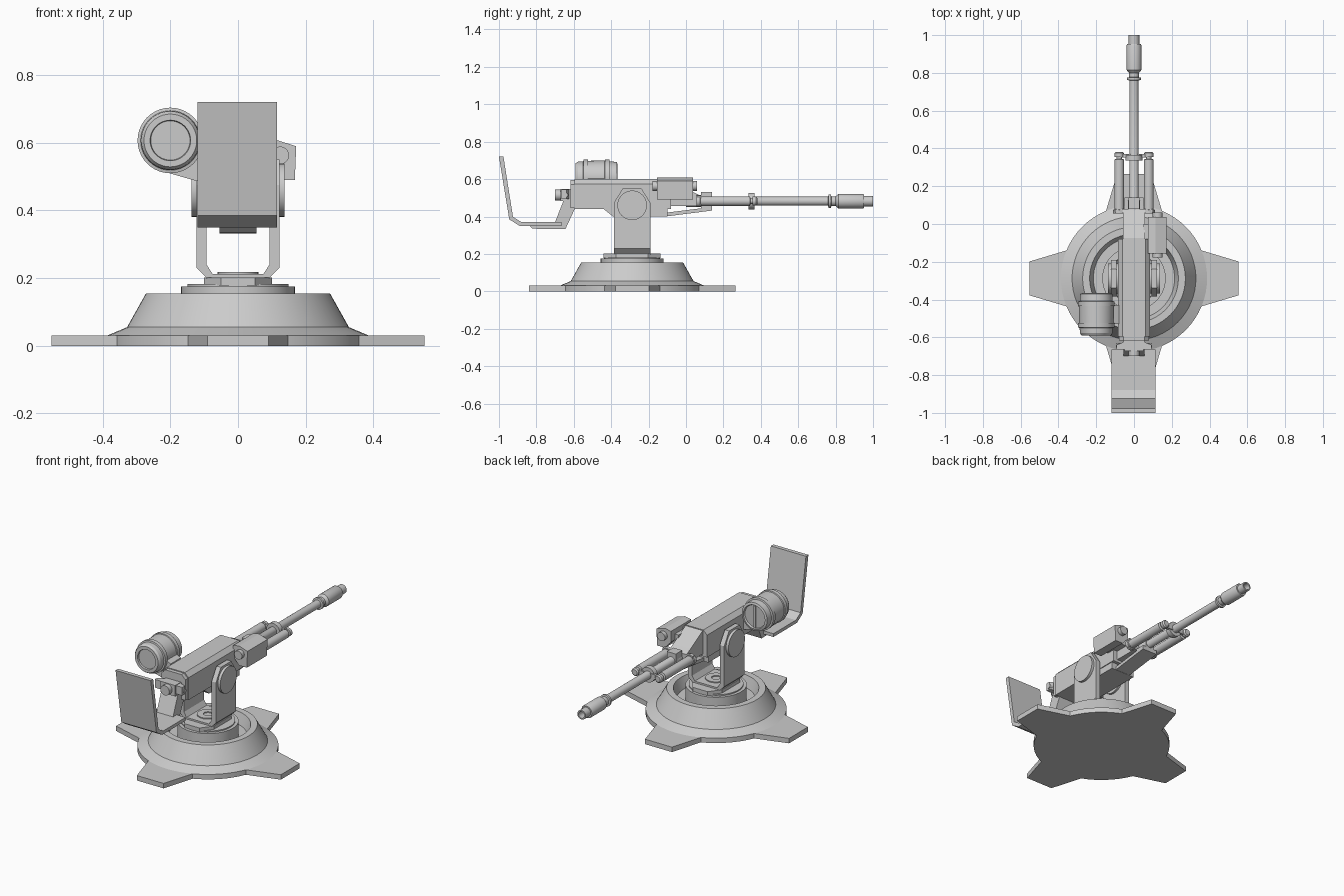
import bpy, bmesh, math
from mathutils import Matrix, Vector

if "Cube" in bpy.data.objects:
    bpy.data.objects.remove(bpy.data.objects["Cube"])

CY = -0.288   # centre of the base along y
BZ = 0.482    # barrel height


def finish(name, bm, smooth=True):
    bmesh.ops.recalc_face_normals(bm, faces=bm.faces)
    me = bpy.data.meshes.new(name)
    bm.to_mesh(me)
    bm.free()
    ob = bpy.data.objects.new(name, me)
    bpy.context.collection.objects.link(ob)
    if smooth:
        bpy.ops.object.select_all(action='DESELECT')
        bpy.context.view_layer.objects.active = ob
        ob.select_set(True)
        bpy.ops.object.shade_smooth_by_angle(angle=math.radians(25))
    return ob


def prism(name, pts, axis, lo, hi):
    """Extrude a 2D outline along an axis (x: y,z  y: x,z  z: x,y)."""
    def place(p, t):
        a, b = p
        return {'x': (t, a, b), 'y': (a, t, b), 'z': (a, b, t)}[axis]
    bm = bmesh.new()
    A = [bm.verts.new(place(p, lo)) for p in pts]
    B = [bm.verts.new(place(p, hi)) for p in pts]
    bm.faces.new(A)
    bm.faces.new(B)
    for i in range(len(pts)):
        j = (i + 1) % len(pts)
        bm.faces.new((A[i], A[j], B[j], B[i]))
    return finish(name, bm, False)


def box(name, x, y, z):
    return prism(name, [(x[0], y[0]), (x[1], y[0]), (x[1], y[1]), (x[0], y[1])], 'z', *z)


def lathe(name, prof, centre, axis='z', n=32):
    """Revolve (radius, height) points around an axis through centre."""
    rot = {'z': Matrix(), 'y': Matrix.Rotation(-math.pi / 2, 4, 'X'),
           'x': Matrix.Rotation(math.pi / 2, 4, 'Y')}[axis]
    bm = bmesh.new()
    rings = []
    for r, h in prof:
        if r == 0:
            rings.append([bm.verts.new((0, 0, h))] * n)
        else:
            rings.append([bm.verts.new((r * math.cos(2 * math.pi * i / n),
                                        r * math.sin(2 * math.pi * i / n), h)) for i in range(n)])
    for P, Q in zip(rings, rings[1:]):
        for i in range(n):
            j = (i + 1) % n
            quad = list(dict.fromkeys((P[i], P[j], Q[j], Q[i])))
            if len(quad) > 2:
                bm.faces.new(quad)
    bm.transform(Matrix.Translation(Vector(centre)) @ rot)
    return finish(name, bm)


def cyl(name, r, lo, hi, centre, axis='y', n=24):
    return lathe(name, [(0, lo), (r, lo), (r, hi), (0, hi)], centre, axis, n)


# base dish with recessed channel and turntable
lathe("base_dish", [(0, 0), (.387, 0), (.387, .03), (.328, .055), (.272, .155), (.235, .155),
                    (.215, .09), (.168, .09), (.168, .175), (.15, .175), (.15, .182), (0, .182)],
      (0, CY, 0), n=64)

# four tapered feet
for k in range(4):
    foot = prism("foot_%d" % k, [(.3, -.168), (.358, -.148), (.552, -.09), (.552, .09),
                                 (.358, .148), (.3, .168)], 'z', 0, .03)
    foot.matrix_world = Matrix.Translation((0, CY, 0)) @ Matrix.Rotation(k * math.pi / 2, 4, 'Z')

# swivel plate and pivot washer
prism("swivel_plate", [(sx * x, CY + sy * y) for sx, sy, x, y in
                       [(1, -1, .05, .152), (1, -1, .1, .085), (1, 1, .1, .085), (1, 1, .05, .152),
                        (-1, 1, .05, .152), (-1, 1, .1, .085), (-1, -1, .1, .085), (-1, -1, .05, .152)]],
      'z', .178, .202)
lathe("pivot_washer", [(.025, .205), (.06, .205), (.06, .218), (.025, .218), (.025, .205)], (0, CY, 0))

# yoke: chamfered floor, two upright plates and hub discs
prism("yoke_floor", [(-.122, .24), (-.122, .23), (-.097, .205), (-.085, .19), (.085, .19), (.097, .205),
                     (.122, .23), (.122, .24), (.093, .24), (.075, .212), (-.075, .212), (-.093, .24)],
      'y', CY - .097, CY + .097)
for s, side in ((-1, "left"), (1, "right")):
    prism("yoke_plate_" + side, [(CY + a, b) for a, b in
                                 [(-.097, .238), (.097, .238), (.097, .475), (.05, .55),
                                  (-.05, .55), (-.097, .475)]], 'x', *sorted((s * .093, s * .122)))
    cyl("hub_" + side, .079, *sorted((s * .08, s * .138)), (0, CY, .46), 'x', 32)

# receiver: chamfered upper housing, lower housing and sloping nose
prism("receiver_upper", [(-.085, .44), (.085, .44), (.085, .575), (.06, .6), (-.06, .6), (-.085, .575)],
      'y', -.595, -.08)
prism("receiver_lower", [(-.595, .44), (-.44, .44), (-.39, .4), (-.1, .4), (-.1, .48), (-.595, .48)],
      'x', -.08, .08)
prism("receiver_nose", [(-.1, .595), (-.075, .595), (.04, .53), (.08, .51), (.08, .455), (-.1, .455)],
      'x', -.058, .058)
prism("receiver_back", [(-.08, .445), (.08, .445), (.08, .57), (.055, .595), (-.055, .595), (-.08, .57)],
      'y', -.618, -.59)

# cradle under the barrel
prism("cradle", [(-.11, .4), (.14, .432), (.14, .456), (.08, .456), (.08, .444), (-.11, .42)],
      'x', -.05, .05)
box("cradle_block", (-.03, .03), (.08, .14), (.435, .53))

# barrel, muzzle sleeve and open bore
lathe("barrel", [(.032, .0), (.032, .12), (.024, .14), (.024, .76), (.036, .762), (.036, .775),
                 (.026, .777), (.026, .8), (.039, .815), (.039, .945), (.036, .952), (.028, .952),
                 (.028, 1.0), (.02, 1.0), (.02, .85), (0, .85)], (0, 0, BZ), 'y', 24)

# recoil tubes either side with end caps and brackets
for s, side in ((-1, "left"), (1, "right")):
    lathe("recoil_tube_" + side, [(0, .055), (.032, .055), (.032, .075), (.026, .077), (.026, .342),
                                  (.014, .345), (.014, .355), (.024, .356), (.024, .375), (.017, .382),
                                  (0, .382)], (s * .078, 0, BZ), 'y', 20)
box("tube_rear_bracket", (-.1, .1), (.06, .08), (BZ - .025, BZ + .03))
box("tube_front_bar", (-.085, .085), (.353, .37), (BZ - .015, BZ + .015))
lathe("barrel_clamp", [(.02, .335), (.045, .335), (.045, .365), (.02, .365)], (0, 0, BZ), 'y', 20)

# sight box on the right with lens tube
prism("sight_box", [(.075, .6), (.115, .608), (.172, .59), (.168, .49), (.115, .49), (.075, .535)],
      'y', -.155, .037)
cyl("sight_lens", .026, -.178, .06, (.125, 0, .563))
box("sight_mount", (.05, .1), (-.13, 0), (.51, .57))

# ammunition drum on the left
DX, DZ = -.2, .607
lathe("drum", [(0, -.58), (.058, -.58), (.06, -.59), (.078, -.59), (.086, -.578), (.088, -.55), (.097, -.548),
               (.097, -.525), (.091, -.523), (.092, -.435), (.097, -.433), (.097, -.41),
               (.087, -.408), (.085, -.37), (.072, -.366), (.068, -.376), (0, -.376)], (DX, 0, DZ), 'y', 40)
box("drum_slot_bar", (DX - .007, DX + .007), (-.38, -.368), (DZ - .066, DZ + .066))
prism("drum_bracket", [(-.245, .522), (-.08, .475), (-.08, .59), (-.15, .62), (-.22, .6)],
      'y', -.53, -.43)

# seat: back plate bending into a floor
prism("seat", [(-1.0, .72), (-.945, .385), (-.89, .35), (-.665, .35), (-.665, .37), (-.88, .37),
               (-.925, .398), (-.976, .72)], 'x', -.12, .115)

# seat arm rising to the receiver
prism("seat_arm", [(-.84, .352), (-.82, .335), (-.645, .332), (-.595, .44), (-.595, .5),
                   (-.655, .485), (-.70, .37), (-.72, .352)], 'x', -.055, .055)

# rear control block with two grips
box("control_block", (-.05, .05), (-.672, -.61), (.482, .548))
for s, side in ((-1, "left"), (1, "right")):
    prism("grip_" + side, [(s * .04, -.665), (s * .092, -.665), (s * .092, -.64), (s * .055, -.625),
                           (s * .055, -.6), (s * .04, -.6)], 'z', .495, .545)
    cyl("grip_pin_" + side, .012, *sorted((s * .05, s * .096)), (0, -.643, .515), 'x', 12)
cyl("rear_button", .03, -.7, -.66, (0, 0, .515), n=16)
